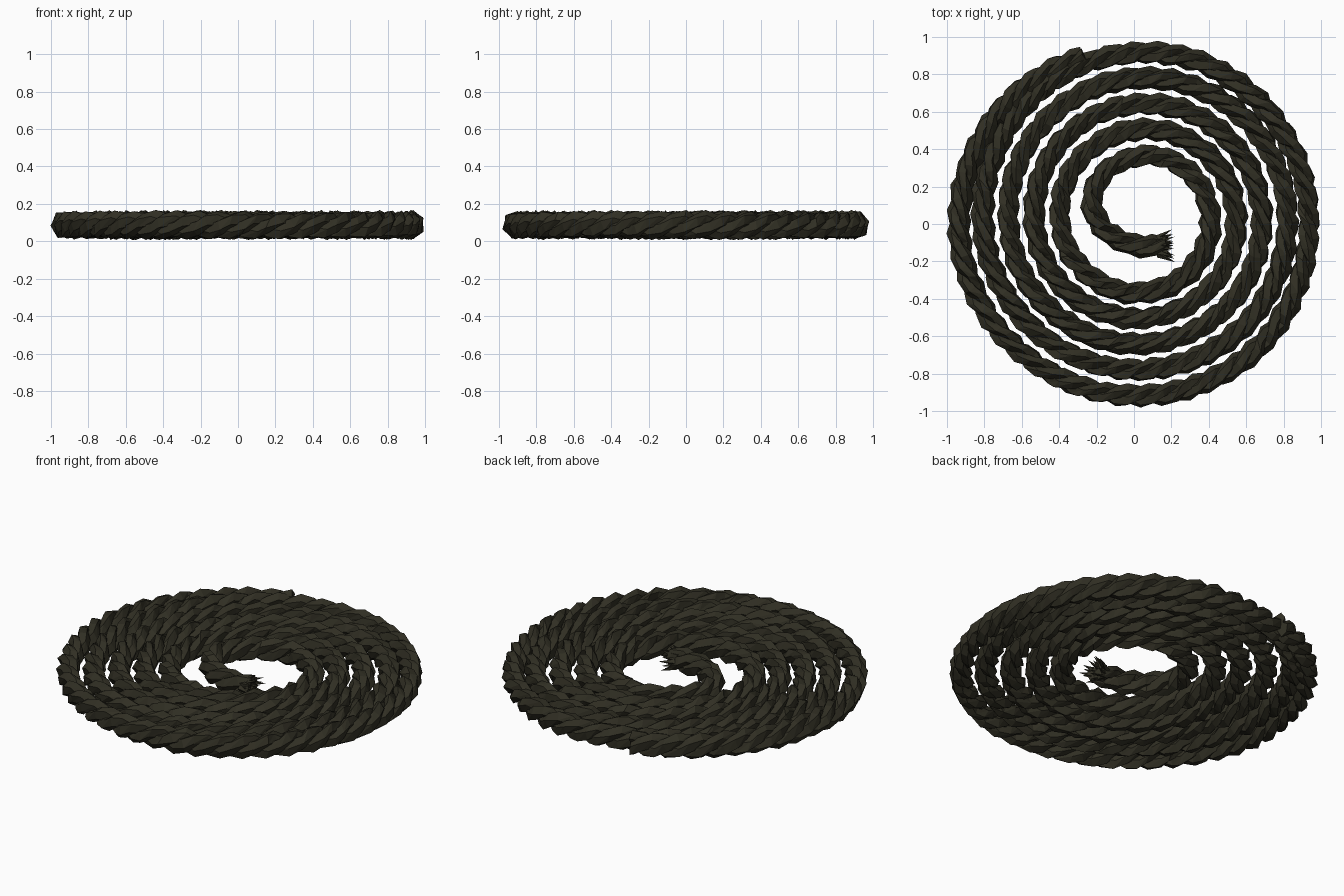
import bpy, bmesh, math, random
from mathutils import Vector

if "Cube" in bpy.data.objects:
    bpy.data.objects.remove(bpy.data.objects["Cube"])

random.seed(4)
ZC = 0.087            # height of the rope axis
PITCH = 0.137         # spacing of the turns
STEP = 0.062          # length of one facet ring
STRANDS, SIDES = 3, 5
LAY = 0.36            # length of one full twist

mat = bpy.data.materials.new("dark olive rope")
mat.diffuse_color = (0.030, 0.028, 0.017, 1)
mat.use_nodes = True
mat.node_tree.nodes["Principled BSDF"].inputs["Base Color"].default_value = mat.diffuse_color


def finish(bm, name):
    bmesh.ops.recalc_face_normals(bm, faces=bm.faces[:])
    me = bpy.data.meshes.new(name)
    bm.to_mesh(me)
    bm.free()
    ob = bpy.data.objects.new(name, me)
    bpy.context.collection.objects.link(ob)
    me.materials.append(mat)
    return ob


def rope_path():
    # inner tail curling into the coil, then a clockwise spiral
    ctrl = [(0.17, -0.115), (0.09, -0.12), (0.0, -0.115), (-0.09, -0.08), (-0.17, -0.02),
            (-0.225, 0.07), (-0.225, 0.16), (-0.18, 0.25), (-0.10, 0.325)]
    pts = [Vector((x, y, 0)) for x, y in ctrl]
    n = 600
    for i in range(n + 1):
        turn = 4.95 * i / n
        a = math.pi / 2 - turn * math.tau
        r = 0.335 + PITCH * turn
        p = Vector((0.04 + r * math.cos(a), 0.035 + r * math.sin(a), 0))
        if p.length > 0.936:
            p *= 0.936 / p.length
        pts.append(p)
    # even resampling
    out, carry = [pts[0]], 0.0
    for a, b in zip(pts, pts[1:]):
        d = (b - a).length
        t = STEP - carry
        while t <= d:
            out.append(a.lerp(b, t / d))
            t += STEP
        carry = d - (t - STEP)
    return out


path = rope_path()


def frame(i):
    t = (path[min(i + 1, len(path) - 1)] - path[max(i - 1, 0)]).normalized()
    return t, Vector((-t.y, t.x, 0))


# twisted strands
for s in range(STRANDS):
    bm = bmesh.new()
    rings = []
    for i, p in enumerate(path):
        t, side = frame(i)
        ang = -i * STEP / LAY * math.tau + s * math.tau / STRANDS
        cx, cz = 0.031 * math.cos(ang), 0.035 * math.sin(ang)
        ring = []
        for k in range(SIDES):
            b = ang + k * math.tau / SIDES
            rr = random.uniform(0.92, 1.10)
            x = cx + 0.035 * rr * math.cos(b)
            z = cz + 0.042 * rr * math.sin(b)
            q = p + side * x + t * random.uniform(-0.014, 0.014)
            ring.append(bm.verts.new((q.x, q.y, max(0.004, ZC + z))))
        rings.append(ring)
    for r0, r1 in zip(rings, rings[1:]):
        for k in range(SIDES):
            m = (k + 1) % SIDES
            bm.faces.new((r0[k], r0[m], r1[m]))
            bm.faces.new((r0[k], r1[m], r1[k]))
    bm.faces.new(rings[0])
    bm.faces.new(rings[-1])
    finish(bm, "rope_strand_%d" % (s + 1))

# frayed fibres at the inner end
bm = bmesh.new()
t, side = frame(0)
out = -t
for i in range(22):
    a = i * 2.4
    f = math.sqrt((i + 0.5) / 22)
    off = side * math.cos(a) * f + Vector((0, 0, math.sin(a) * f * 0.9))
    base = path[0] + Vector((0, 0, ZC)) - out * 0.05 + off * 0.042
    tip = path[0] + Vector((0, 0, ZC)) + out * random.uniform(0.02, 0.055) + off * 0.095
    ring = []
    for k in range(4):
        b = k * math.tau / 4 + a
        ring.append(bm.verts.new(base + side * 0.02 * math.cos(b) + Vector((0, 0, 0.02 * math.sin(b)))))
    v = bm.verts.new(tip)
    for k in range(4):
        bm.faces.new((ring[k], ring[(k + 1) % 4], v))
    bm.faces.new(ring)
finish(bm, "frayed_end")
